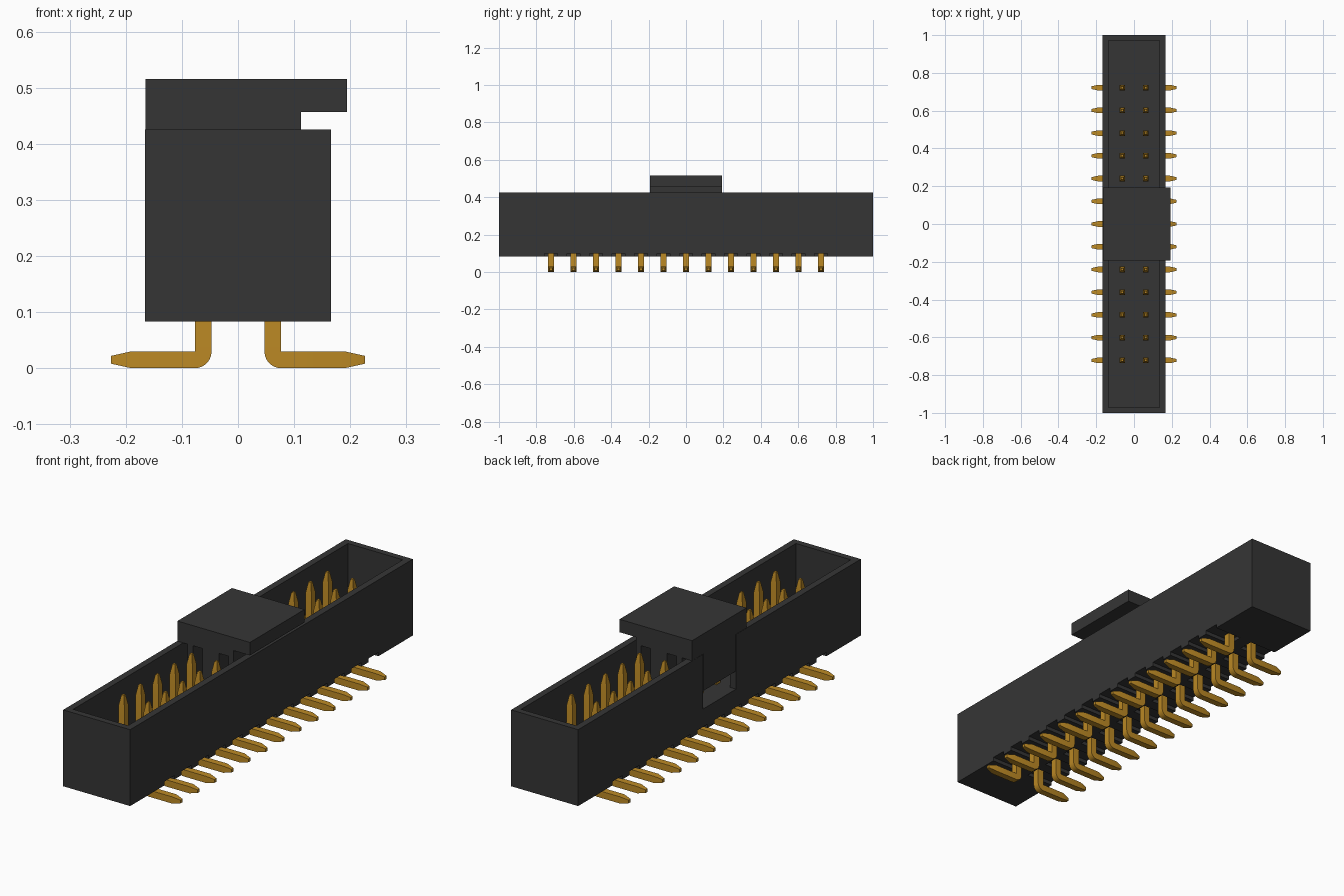
import bpy, bmesh, math
from mathutils import Vector

cube = bpy.data.objects.get("Cube")
if cube:
    bpy.data.objects.remove(cube, do_unlink=True)


def material(name, rgb, rough):
    mat = bpy.data.materials.new(name)
    mat.use_nodes = True
    mat.diffuse_color = (*rgb, 1)
    bsdf = mat.node_tree.nodes["Principled BSDF"]
    bsdf.inputs["Base Color"].default_value = (*rgb, 1)
    bsdf.inputs["Roughness"].default_value = rough
    return mat


black = material("black plastic", (0.036, 0.036, 0.036), 0.6)
gold = material("gold metal", (0.5, 0.25, 0.018), 0.5)


def finish(name, bm, mat):
    bmesh.ops.recalc_face_normals(bm, faces=bm.faces)
    mesh = bpy.data.meshes.new(name)
    bm.to_mesh(mesh)
    bm.free()
    mesh.materials.append(mat)
    obj = bpy.data.objects.new(name, mesh)
    bpy.context.collection.objects.link(obj)
    return obj


def add_box(bm, low, high):
    low, high = Vector(low), Vector(high)
    for v in bmesh.ops.create_cube(bm, size=1)["verts"]:
        v.co = (low + high) / 2 + v.co * (high - low)


def boxes(name, *corners):
    bm = bmesh.new()
    for low, high in corners:
        add_box(bm, low, high)
    return finish(name, bm, black)


def cut(obj, cutter):
    cutter.hide_render = True
    mod = obj.modifiers.new("cut", "BOOLEAN")
    mod.operation, mod.solver, mod.object = "DIFFERENCE", "EXACT", cutter
    bpy.context.view_layer.objects.active = obj
    bpy.ops.object.modifier_apply(modifier=mod.name)
    bpy.data.objects.remove(cutter, do_unlink=True)


PITCH, ROW_X = 0.1203, 0.062
BOTTOM, RIM, FLOOR = 0.083, 0.425, 0.18
pin_ys = [PITCH * i for i in range(-6, 7)]

# Shroud: open box with a key slot in one long wall
shroud = boxes("shroud", ((-0.166, -1, BOTTOM), (0.166, 1, RIM)))
cut(shroud, boxes("cavity_cutter", ((-0.136, -0.972, FLOOR), (0.136, 0.972, 0.6))))
cut(shroud, boxes("key_slot_cutter", ((-0.3, -0.117, FLOOR), (-0.1, 0.117, 0.6))))

# Shallow grooves under the shroud, one for each pin
grooves = []
for y in pin_ys:
    for a, b in ((-0.3, -0.03), (0.03, 0.3)):
        grooves.append(((a, y - 0.035, 0), (b, y + 0.035, 0.1)))
cut(shroud, boxes("groove_cutter", *grooves))

# Pickup cap: comb profile with channels that clear the pins
comb = [(-0.165, 0.515), (0.194, 0.515), (0.194, 0.457), (0.112, 0.457),
        (0.112, 0.26), (0.088, 0.26), (0.088, RIM), (0.04, RIM),
        (0.04, 0.26), (-0.04, 0.26), (-0.04, RIM), (-0.088, RIM),
        (-0.088, 0.26), (-0.115, 0.26), (-0.115, RIM), (-0.165, RIM)]
bm = bmesh.new()
face = bm.faces.new([bm.verts.new((x, -0.193, z)) for x, z in comb])
side = bmesh.ops.extrude_face_region(bm, geom=[face])
bmesh.ops.translate(bm, vec=(0, 0.386, 0),
                    verts=[g for g in side["geom"] if isinstance(g, bmesh.types.BMVert)])
# Key tongue that fills the upper part of the slot
add_box(bm, (-0.165, -0.113, 0.26), (-0.1, 0.113, 0.43))
finish("pickup_cap", bm, black)


# Bent pin: square section swept along an L with tapered ends
def make_pin_mesh():
    r = 0.015
    across, down = Vector((1, 0, 0)), Vector((0, 0, -1))
    stations = [(Vector((ROW_X, 0, 0.415)), across, 0.006),
                (Vector((ROW_X, 0, 0.365)), across, r)]
    pivot = Vector((ROW_X + r, 0, 2 * r))
    for i in range(7):
        a = math.radians(15 * i)
        n = across * math.cos(a) - down * math.sin(a)
        stations.append((pivot - n * r, n, r))
    up = -down
    stations += [(Vector((0.19, 0, r)), up, r), (Vector((0.226, 0, r)), up, 0.007)]
    bm = bmesh.new()
    rings = []
    for centre, n, w in stations:
        rings.append([bm.verts.new(centre + n * (w * s) + Vector((0, w * t, 0)))
                      for s, t in ((-1, -1), (1, -1), (1, 1), (-1, 1))])
    for p, q in zip(rings, rings[1:]):
        for k in range(4):
            m = (k + 1) % 4
            bm.faces.new((p[k], p[m], q[m], q[k]))
    bm.faces.new(rings[0])
    bm.faces.new(rings[-1])
    bmesh.ops.remove_doubles(bm, verts=bm.verts, dist=0.0001)
    return finish("left_pin", bm, gold)


pin = make_pin_mesh()
bpy.context.view_layer.objects.active = pin
pin.select_set(True)
bpy.ops.object.shade_smooth_by_angle(angle=math.radians(20))
pin.select_set(False)

# Two rows of pins with the tails pointing outwards
for name, turn in (("left_pin", 0), ("right_pin", math.pi)):
    for y in pin_ys:
        copy = bpy.data.objects.new(name, pin.data)
        copy.location.y = y
        copy.rotation_euler.z = turn
        bpy.context.collection.objects.link(copy)
bpy.data.objects.remove(pin, do_unlink=True)
